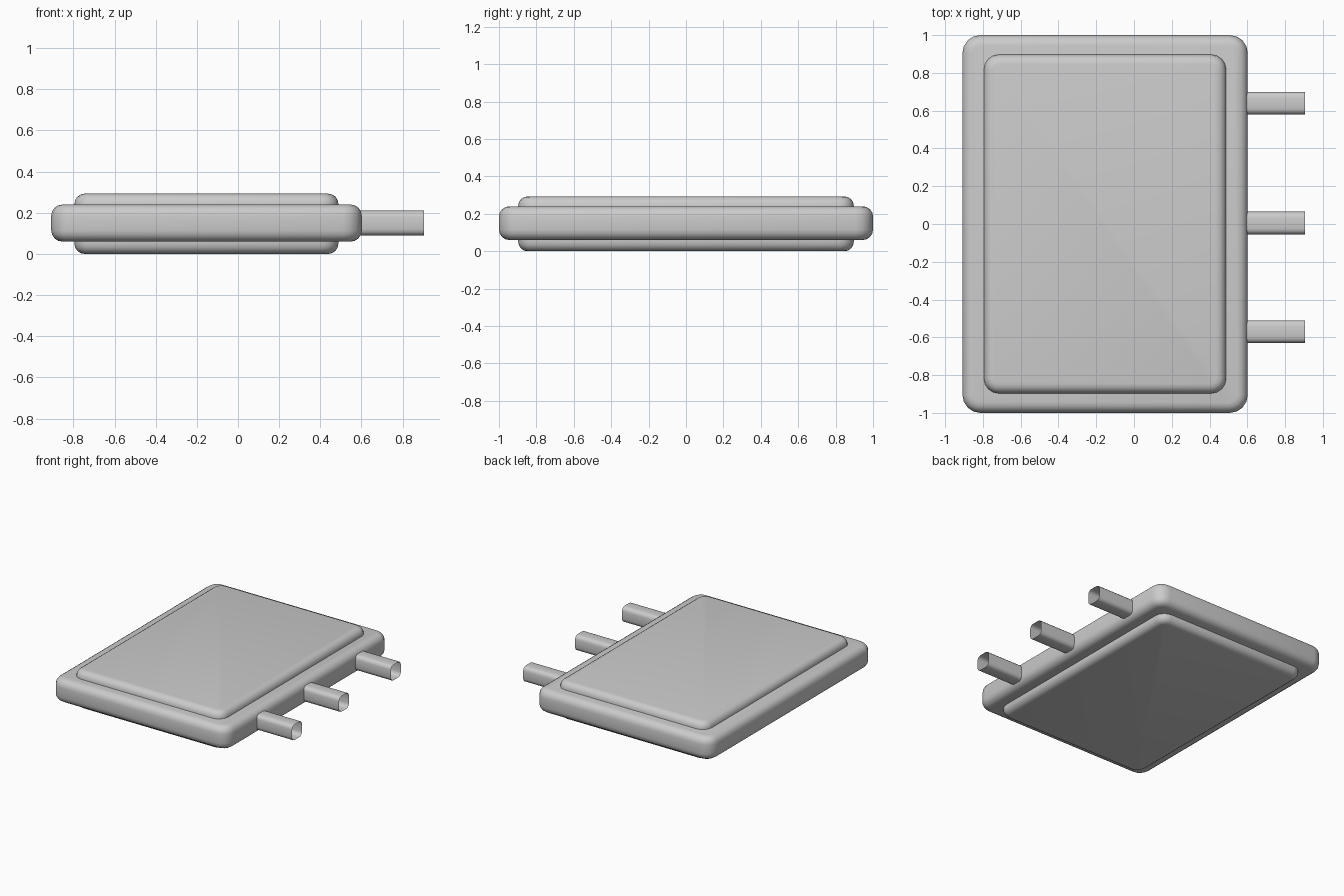
import bpy, bmesh, math

if "Cube" in bpy.data.objects:
    bpy.data.objects.remove(bpy.data.objects["Cube"])


def rounded_rect(hx, hy, r, steps):
    """Outline of a rounded rectangle, counter-clockwise."""
    pts = []
    for k, (sx, sy) in enumerate([(1, 1), (-1, 1), (-1, -1), (1, -1)]):
        for i in range(steps + 1):
            a = math.pi / 2 * (k + i / steps)
            pts.append((sx * (hx - r) + r * math.cos(a), sy * (hy - r) + r * math.sin(a)))
    return pts


def bridge(bm, rings):
    for a, b in zip(rings, rings[1:]):
        n = len(a)
        for i in range(n):
            j = (i + 1) % n
            bm.faces.new((a[i], a[j], b[j], b[i]))


def finish(bm, name):
    bmesh.ops.recalc_face_normals(bm, faces=bm.faces[:])
    mesh = bpy.data.meshes.new(name)
    bm.to_mesh(mesh)
    bm.free()
    mesh.shade_smooth()
    obj = bpy.data.objects.new(name, mesh)
    bpy.context.collection.objects.link(obj)
    return obj


def slab(name, x0, x1, hy, z0, z1, plan_r, edge_r, steps=4):
    """Flat block with rounded corners and rounded top and bottom rims."""
    bm = bmesh.new()
    cx, hx = (x0 + x1) / 2, (x1 - x0) / 2
    quarter = [math.pi / 2 * i / steps for i in range(steps + 1)]
    levels = [(edge_r * (1 - math.sin(t)), z0 + edge_r * (1 - math.cos(t))) for t in quarter]
    levels += [(d, z0 + z1 - z) for d, z in reversed(levels)]
    rings = [[bm.verts.new((cx + x, y, z))
              for x, y in rounded_rect(hx - d, hy - d, plan_r - d, steps)]
             for d, z in levels]
    bridge(bm, rings)
    bm.faces.new(rings[0][::-1])
    bm.faces.new(rings[-1])
    return finish(bm, name)


def pin(name, y):
    """Open-ended rounded square tube sticking out along +x."""
    bm = bmesh.new()
    outline = rounded_rect(0.06, 0.06, 0.03, 3)
    rings = [[bm.verts.new((x, y + u, 0.15 + v)) for u, v in outline] for x in (0.585, 0.905)]
    bridge(bm, rings)
    return finish(bm, name)


# Outer frame and the thicker raised core running through it
slab("frame", -0.908, 0.602, 1.0, 0.06, 0.24, 0.095, 0.055)
slab("core_panel", -0.795, 0.488, 0.897, 0.0, 0.293, 0.08, 0.05)

# Three connector pins on the right side
for i, y in enumerate((0.64, 0.005, -0.57)):
    pin(f"pin_{i + 1}", y)
